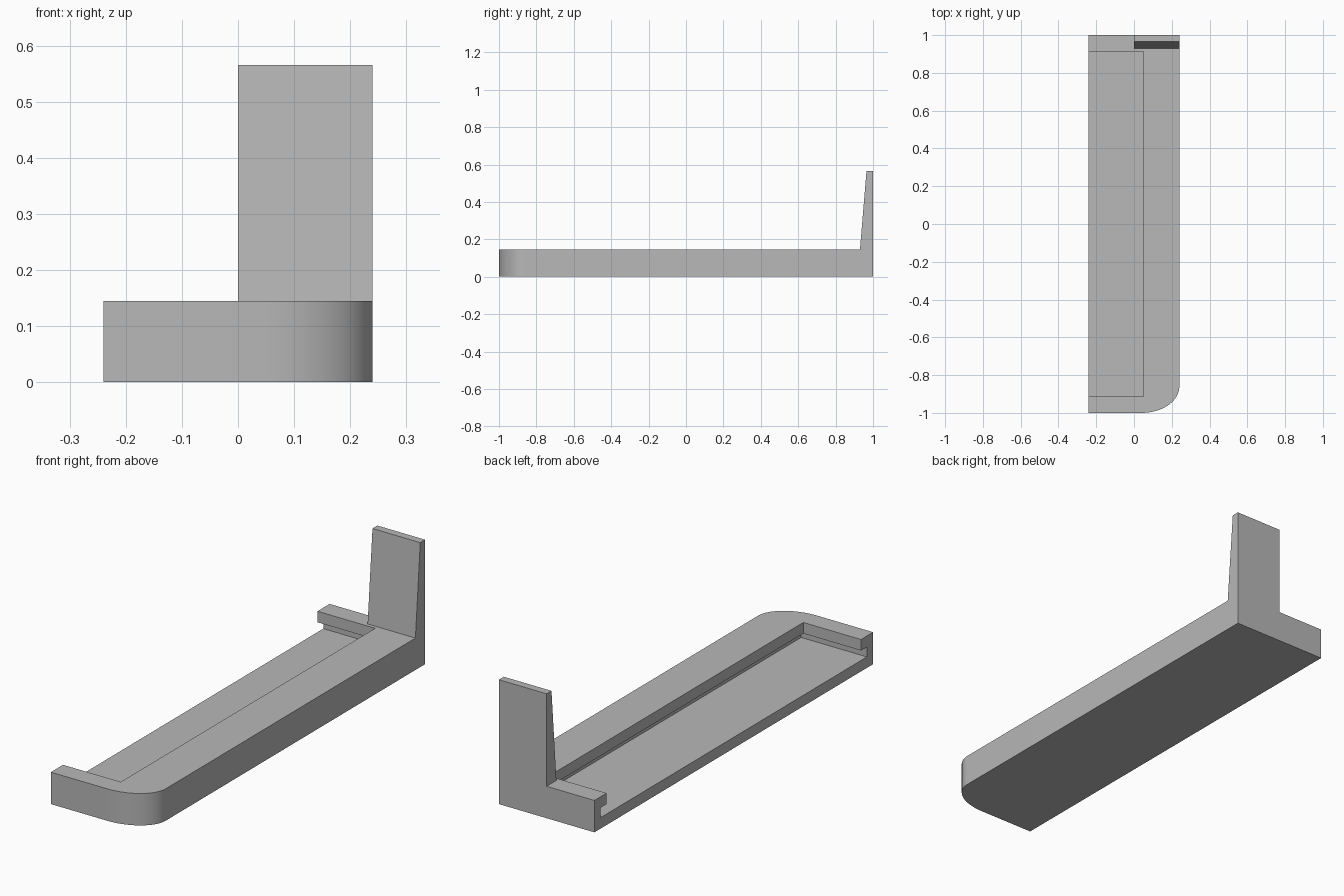
import bpy, bmesh, math
from mathutils import Vector

cube = bpy.data.objects.get("Cube")
if cube:
    bpy.data.objects.remove(cube, do_unlink=True)

grey = bpy.data.materials.new("plain grey")
grey.use_nodes = True
colour = (0.48, 0.48, 0.48, 1)
grey.diffuse_color = colour
grey.node_tree.nodes["Principled BSDF"].inputs["Base Color"].default_value = colour


def prism(name, points, sweep):
    """Solid made by sweeping a flat 3D outline along a vector."""
    bm = bmesh.new()
    face = bm.faces.new([bm.verts.new(p) for p in points])
    swept = bmesh.ops.extrude_face_region(bm, geom=[face])
    verts = [v for v in swept["geom"] if isinstance(v, bmesh.types.BMVert)]
    bmesh.ops.translate(bm, vec=Vector(sweep), verts=verts)
    bmesh.ops.recalc_face_normals(bm, faces=bm.faces)
    mesh = bpy.data.meshes.new(name)
    bm.to_mesh(mesh)
    bm.free()
    mesh.materials.append(grey)
    obj = bpy.data.objects.new(name, mesh)
    bpy.context.collection.objects.link(obj)
    return obj


def box(name, x0, x1, y0, y1, z0, z1):
    return prism(name, [(x0, y0, z0), (x1, y0, z0), (x1, y1, z0), (x0, y1, z0)],
                 (0, 0, z1 - z0))


def combine(target, tool, operation):
    """Apply a boolean and remove the helper."""
    tool.hide_render = True
    mod = target.modifiers.new(operation, 'BOOLEAN')
    mod.operation, mod.solver, mod.object = operation, 'EXACT', tool
    bpy.context.view_layer.objects.active = target
    bpy.ops.object.modifier_apply(modifier=mod.name)
    bpy.data.objects.remove(tool, do_unlink=True)


half_width, height = 0.24, 0.145
floor_z, lip_z = 0.05, 0.095

# Long base with one rounded front corner
rx, ry, steps = 0.2, 0.14, 24
outline = [(-half_width, 1, 0), (-half_width, -1, 0)]
for i in range(steps + 1):
    a = math.pi / 2 * i / steps
    outline.append((half_width - rx + rx * math.sin(a), -1 + ry - ry * math.cos(a), 0))
outline.append((half_width, 1, 0))
base = prism("slotted_base", outline, (0, 0, height))

# Tapered upright at the back, sunk a little into the base
top_z, sunk_z = 0.565, 0.12
upright = prism("upright", [(0, 1, sunk_z), (0, 0.928, sunk_z),
                            (0, 0.965, top_z), (0, 1, top_z)], (half_width, 0, 0))
combine(base, upright, 'UNION')

# Side-opening recess, with a wider groove under its lip
combine(base, box("recess", -0.4, 0.05, -0.913, 0.913, floor_z, 0.3), 'DIFFERENCE')
combine(base, box("groove", -0.4, 0.09, -0.955, 0.955, floor_z, lip_z), 'DIFFERENCE')

# Smooth the rounded corner, keep the other edges crisp
bpy.ops.object.select_all(action='DESELECT')
base.select_set(True)
bpy.context.view_layer.objects.active = base
bpy.ops.object.shade_smooth_by_angle(angle=math.radians(30))
